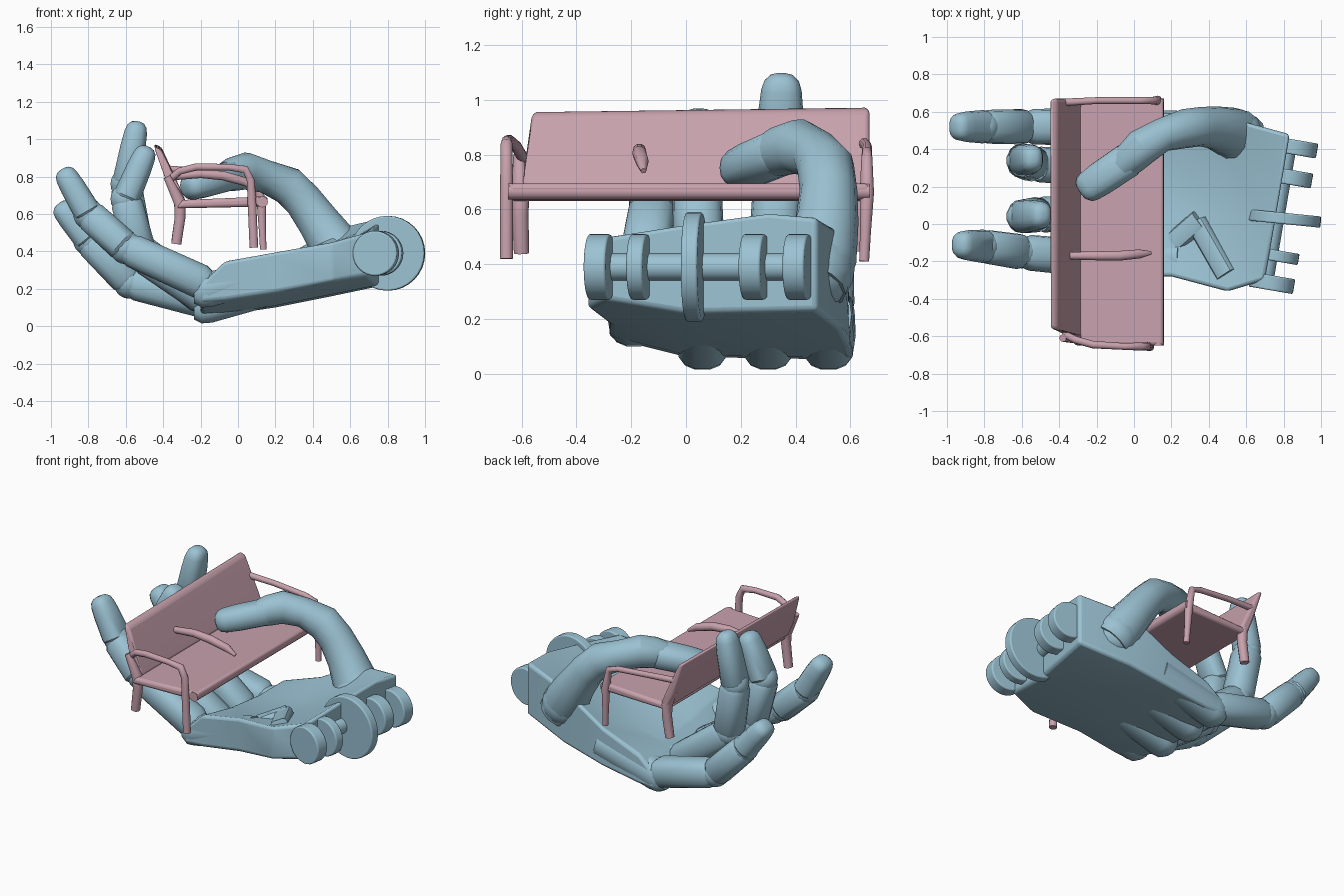
import bpy, bmesh, math
from mathutils import Vector, Matrix

if "Cube" in bpy.data.objects:
    bpy.data.objects.remove(bpy.data.objects["Cube"])


def material(name, col):
    m = bpy.data.materials.new(name)
    m.diffuse_color = (*col, 1)
    m.use_nodes = True
    m.node_tree.nodes["Principled BSDF"].inputs["Base Color"].default_value = m.diffuse_color
    return m


BLUE = material("hand_blue", (0.33, 0.54, 0.65))
PINK = material("bench_pink", (0.58, 0.36, 0.42))


def finish(name, bm, mat, bevel=0.0, angle=35, segs=3):
    bmesh.ops.recalc_face_normals(bm, faces=bm.faces)
    me = bpy.data.meshes.new(name)
    bm.to_mesh(me)
    bm.free()
    ob = bpy.data.objects.new(name, me)
    bpy.context.collection.objects.link(ob)
    me.materials.append(mat)
    if bevel:
        b = ob.modifiers.new("bevel", 'BEVEL')
        b.width, b.segments, b.limit_method = bevel, segs, 'ANGLE'
        b.angle_limit = math.radians(30)
    bpy.context.view_layer.objects.active = ob
    ob.select_set(True)
    bpy.ops.object.shade_smooth_by_angle(angle=math.radians(angle))
    ob.select_set(False)
    return ob


def loft(bm, rings):
    vs = [[bm.verts.new(p) for p in r] for r in rings]
    n = len(vs[0])
    for a, b in zip(vs, vs[1:]):
        for i in range(n):
            bm.faces.new((a[i], a[(i + 1) % n], b[(i + 1) % n], b[i]))
    bm.faces.new(vs[0])
    bm.faces.new(vs[-1])


def tube(bm, pts, rad, power=0.8, n=14, flat=1.0):
    """Tube with a slightly squared section through pts."""
    pts = [Vector(p) for p in pts]
    rings = []
    for i, p in enumerate(pts):
        t = (pts[min(i + 1, len(pts) - 1)] - pts[max(i - 1, 0)]).normalized()
        s = t.cross(Vector((0, 1, 0))).normalized()
        u = s.cross(t)
        ring = []
        for k in range(n):
            a = 2 * math.pi * (k + .5) / n
            c, d = math.cos(a), math.sin(a)
            c = math.copysign(abs(c) ** power, c) * flat
            d = math.copysign(abs(d) ** power, d)
            ring.append(p + (s * c + u * d) * rad[i])
        rings.append(ring)
    loft(bm, rings)


def ball(bm, p, r):
    bmesh.ops.create_uvsphere(bm, u_segments=14, v_segments=10, radius=r,
                              matrix=Matrix.Translation(p))


def phalanx(bm, a, b, ra, rb, tip=False):
    a, b = Vector(a), Vector(b)
    if tip:
        prof = [(0, .88), (.05, 1), (.6, 1), (.82, .94), (.92, .82), (.98, .55), (1, .25)]
    else:
        prof = [(0, .8), (.1, 1), (.9, 1), (1, .82)]
    tube(bm, [a.lerp(b, t) for t, _ in prof],
         [(ra + (rb - ra) * t) * k for t, k in prof], flat=.84 if tip else .95)


def disc(bm, c, r, w, yaw=0.17, seg=32):
    m = Matrix.Translation(c) @ Matrix.Rotation(-yaw, 4, 'Z') @ Matrix.Rotation(math.pi / 2, 4, 'X')
    bmesh.ops.create_cone(bm, cap_ends=True, segments=seg, radius1=r, radius2=r, depth=w, matrix=m)


# Palm: lofted sections, hollow on the upper side
def section(x, slant, yz):
    return [(x + slant * (y + .3), y, z) for y, z in yz]


bm = bmesh.new()
loft(bm, [
    section(-.2, 0, [(-.28, .13), (0, .06), (.61, .05), (.61, .14), (.35, .15), (.05, .18), (-.28, .22)]),
    section(-.07, 0, [(-.28, .14), (0, .07), (.61, .06), (.60, .25), (.35, .25), (.05, .28), (-.28, .35)]),
    section(.2, 0, [(-.28, .18), (0, .11), (.60, .10), (.59, .35), (.35, .29), (.05, .30), (-.28, .40)]),
    section(.5, 0, [(-.36, .24), (0, .17), (.57, .16), (.57, .52), (.35, .44), (.05, .40), (-.36, .45)]),
    section(.70, .17, [(-.30, .27), (0, .22), (.48, .23), (.48, .57), (.3, .59), (0, .55), (-.30, .50)]),
])
finish("palm", bm, BLUE, .02)

# Folded crease ridges on the palm
bm = bmesh.new()
tube(bm, [(.2, -.12, .28), (.36, .02, .35)], [.06, .06], .5)
tube(bm, [(.34, .01, .34), (.5, -.27, .41)], [.055, .055], .5)
finish("palm_crease", bm, BLUE)

# Wrist hinge plates on a slanted axis
bm = bmesh.new()
for y, w in [(-.315, .08), (-.17, .06), (.25, .08), (.41, .08)]:
    disc(bm, (.74 + .17 * (y + .3), y, .39), .12, w)
disc(bm, (.76, .07, .39), .05, .72)
finish("wrist_hinge", bm, BLUE, .008)
bm = bmesh.new()
disc(bm, (.80, .03, .39), .2, .06, .1)
finish("wrist_wheel", bm, BLUE, .008)

# Four fingers: joint positions and radii
FINGERS = {
    "index": [(-.16, .52, .13), (-.58, .52, .235), (-.80, .52, .46), (-.96, .52, .655)],
    "middle": [(-.16, .30, .13), (-.54, .32, .42), (-.60, .34, .76), (-.535, .35, 1.095)],
    "ring": [(-.16, .06, .14), (-.52, .05, .38), (-.60, .04, .68), (-.48, .05, .96)],
    "little": [(-.16, -.19, .22), (-.60, -.15, .42), (-.80, -.12, .60), (-.94, -.11, .84)],
}
RADII = [.1, .095, .09, .076]
for name, js in FINGERS.items():
    bm = bmesh.new()
    for i in range(3):
        phalanx(bm, js[i], js[i + 1], RADII[i], RADII[i + 1], i == 2)
        if i:
            ball(bm, js[i], RADII[i] * .93)
    # knuckle lobe running under the palm
    kx, ky, kz = js[0]
    kz = .19 if name == "little" else .105
    tube(bm, [(.25, ky, kz + .11), (-.16, ky, kz + .005), (-.2, ky, kz), (-.235, ky, kz)],
         [.085, .095, .092, .07])
    finish(name + "_finger", bm, BLUE)

# Thumb: smooth bent root with a round base, and separate tip
bm = bmesh.new()
tube(bm, [(.58, .45, .33), (.52, .49, .43), (.43, .515, .56), (.35, .52, .67), (.27, .51, .75),
          (.15, .475, .80), (.04, .41, .83), (-.02, .35, .815), (-.06, .31, .80)],
     [.14, .135, .115, .105, .105, .09, .1, .092, .08], .95)
ball(bm, (.55, .47, .38), .145)
finish("thumb", bm, BLUE, angle=30)
bm = bmesh.new()
phalanx(bm, (-.02, .35, .81), (-.285, .17, .735), .095, .09, True)
finish("thumb_tip", bm, BLUE)


# Bench seat and leaning back from slabs
def slab(name, profile, y0, y1, bevel):
    b = bmesh.new()
    loft(b, [[(x, y, z) for x, z in profile] for y in (y0, y1)])
    return finish(name, b, PINK, bevel)


slab("bench_seat", [(-.33, .63), (.155, .64), (.16, .695), (-.05, .685), (-.30, .675)], -.65, .67, .018)
back = slab("bench_back", [(-.335, .65), (-.28, .67), (-.31, .74), (-.41, .96), (-.45, .975), (-.375, .75)],
            -.60, .67, .02)
for v in back.data.vertices:  # top edge dips and narrows towards the front end
    if v.co.y < 0 and v.co.z > .9:
        v.co.y, v.co.z = -.56, v.co.z - .015

# Bench arms and legs: slim tubes
FRAMES = {
    "front_arm_leg": ([(-.37, -.59, .78), (-.31, -.62, .83), (-.22, -.645, .852), (-.05, -.655, .85),
                       (.04, -.655, .838), (.068, -.655, .78), (.075, -.655, .65), (.085, -.655, .42)],
                      [.02, .02, .02, .018, .022, .022, .024, .024]),
    "rear_arm_leg": ([(-.38, .65, .84), (-.2, .66, .83), (.03, .66, .81), (.10, .66, .79),
                      (.125, .66, .66), (.13, .655, .52), (.135, .65, .41)],
                     [.02, .018, .018, .02, .026, .02, .018]),
    "front_back_leg": ([(-.38, -.61, .80), (-.31, -.605, .66), (-.31, -.605, .58), (-.33, -.60, .44)],
                       [.02, .034, .03, .028]),
    "rear_back_leg": ([(-.36, .64, .76), (-.31, .64, .66), (-.31, .64, .58), (-.33, .64, .45)],
                      [.02, .034, .03, .028]),
    "middle_arm": ([(-.34, -.17, .80), (-.2, -.17, .815), (-.08, -.17, .805), (.03, -.16, .775), (.09, -.155, .74)],
                   [.02, .024, .026, .024, .01]),
}
for name, (pts, rad) in FRAMES.items():
    bm = bmesh.new()
    tube(bm, pts, rad, .9, 10)
    finish("bench_" + name, bm, PINK, angle=60)
bm = bmesh.new()
disc(bm, (.13, .01, .665), .03, 1.32, 0, 12)
finish("bench_seat_rail", bm, PINK)
